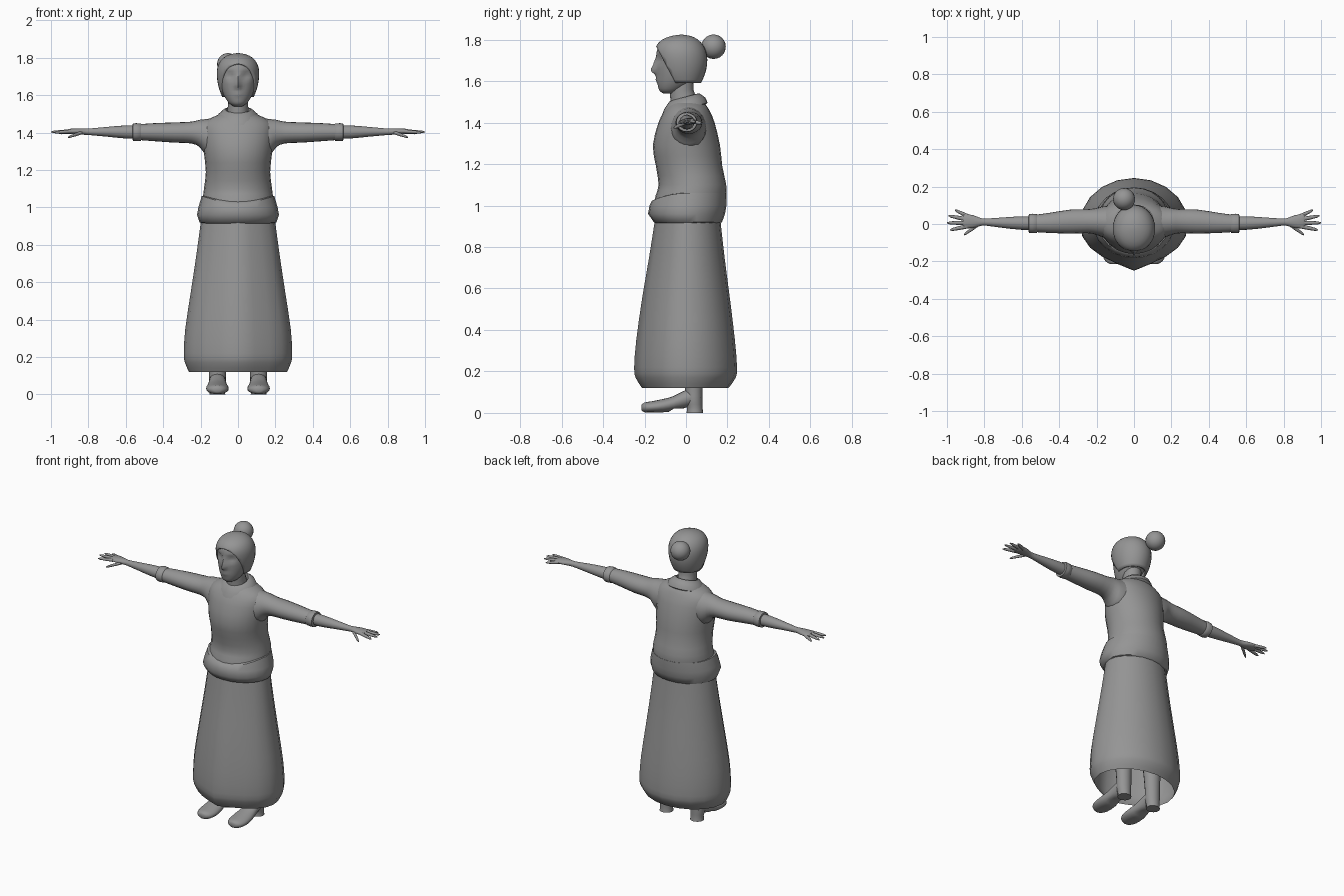
import bpy, bmesh, math
from mathutils import Vector

if "Cube" in bpy.data.objects:
    bpy.data.objects.remove(bpy.data.objects["Cube"])

TAU = math.tau
grey = bpy.data.materials.new("plain_grey")
grey.use_nodes = True
colour = (0.30, 0.30, 0.30, 1)
grey.diffuse_color = colour
grey.node_tree.nodes["Principled BSDF"].inputs["Base Color"].default_value = colour


def refine(rows, steps):
    """Smooth interpolation between profile rows."""
    out = []
    for i in range(len(rows) - 1):
        p = [rows[max(0, min(len(rows) - 1, i + k))] for k in (-1, 0, 1, 2)]
        for s in range(steps):
            t = s / steps
            out.append([b + t / 2 * (c - a + t * (2*a - 5*b + 4*c - d + t * (3*b - a - 3*c + d)))
                        for a, b, c, d in zip(*p)])
    return out + [rows[-1]]


def finish(name, bm, mirror=False, angle=50):
    bmesh.ops.recalc_face_normals(bm, faces=bm.faces)
    mesh = bpy.data.meshes.new(name)
    bm.to_mesh(mesh)
    bm.free()
    mesh.materials.append(grey)
    obj = bpy.data.objects.new(name, mesh)
    bpy.context.collection.objects.link(obj)
    if mirror:
        obj.modifiers.new("Mirror", "MIRROR")
    bpy.ops.object.select_all(action="DESELECT")
    obj.select_set(True)
    bpy.context.view_layer.objects.active = obj
    bpy.ops.object.shade_smooth_by_angle(angle=math.radians(angle))
    return obj


def loft(axis, rows, sides=16, steps=1, caps=True, warp=None):
    """Oval rings along an axis; row = position, centre a, centre b, radius a, radius b."""
    bm = bmesh.new()
    rings = []
    for pos, ca, cb, ra, rb in refine(rows, steps):
        ring = []
        for k in range(sides):
            a = ca + ra * math.cos(TAU * k / sides)
            b = cb + rb * math.sin(TAU * k / sides)
            co = Vector({"x": (pos, a, b), "y": (a, pos, b), "z": (a, b, pos)}[axis])
            ring.append(bm.verts.new(warp(co) if warp else co))
        rings.append(ring)
    for low, high in zip(rings, rings[1:]):
        for k in range(sides):
            j = (k + 1) % sides
            bm.faces.new((low[k], low[j], high[j], high[k]))
    if caps:
        bm.faces.new(rings[0])
        bm.faces.new(rings[-1])
    return bm


def upright(rows):
    """Rows of height, half width, front, back turned into loft rows."""
    return [(z, 0, (f + b) / 2, w, (b - f) / 2) for z, w, f, b in rows]


# Skirt: open at the hem, slightly pointed at the front
def skirt_fold(co):
    if co.y < 0:
        co.y *= 1 - 0.14 * min(1, abs(co.x) / 0.12)
    return co

skirt = upright([(0.12, .262, -.212, .205), (0.17, .284, -.243, .24), (0.22, .29, -.25, .246),
                 (0.35, .282, -.24, .236), (0.55, .252, -.212, .212), (0.75, .222, -.178, .186),
                 (0.93, .198, -.15, .166)])
finish("skirt", loft("z", skirt, 20, 2, caps=False, warp=skirt_fold))

# Waistband with a top edge that dips at the front
def band_dip(co):
    if co.z > 1 and co.y < 0:
        co.z -= 0.035 * (co.y / 0.16) ** 2
    return co

band = upright([(.915, .194, -.145, .162), (.92, .206, -.155, .174), (.96, .219, -.183, .188),
                (1.0, .212, -.176, .195), (1.06, .194, -.165, .196), (1.061, .18, -.14, .18)])
finish("waistband", loft("z", band, 24, warp=band_dip))

# Blouse body
blouse = upright([(1.0, .19, -.155, .19), (1.05, .188, -.146, .194), (1.10, .182, -.132, .194),
                  (1.19, .172, -.145, .175), (1.29, .182, -.16, .164), (1.40, .192, -.133, .138),
                  (1.45, .18, -.108, .117), (1.48, .14, -.088, .1), (1.505, .08, -.065, .075)])
finish("blouse", loft("z", blouse, 24, 2))

# Collar, higher at the back
def collar_tilt(co):
    co.z += 0.27 * co.y
    return co

collar = upright([(1.455, .105, -.095, .085), (1.468, .12, -.116, .104), (1.495, .107, -.104, .094),
                  (1.522, .078, -.082, .066), (1.525, .066, -.074, .056), (1.5, .06, -.07, .05)])
finish("collar", loft("z", collar, 24, caps=False, warp=collar_tilt))

# Neck
neck = upright([(1.46, .062, -.075, .06), (1.52, .056, -.076, .05), (1.56, .054, -.078, .036),
                (1.63, .056, -.07, .04)])
finish("neck", loft("z", neck, 16, 2))

# Face: pressed eye sockets, raised nose and lips
def sculpt(co):
    def bump(x, z, wide, tall):
        return math.exp(-((abs(co.x) - x) / wide) ** 2 - ((co.z - z) / tall) ** 2)
    if co.y < -0.05:
        co.y += 0.017 * bump(.042, 1.705, .022, .017)
        co.y -= 0.027 * bump(0, 1.652, .014, .02) + 0.012 * bump(0, 1.685, .011, .025)
        co.y -= 0.007 * bump(0, 1.606, .022, .012)
        co.y -= 0.004 * bump(.04, 1.735, .03, .01)
    return co

face = upright([(1.54, .022, -.108, -.05), (1.555, .046, -.128, -.02), (1.585, .068, -.137, .02),
                (1.62, .084, -.14, .05), (1.66, .095, -.142, .07), (1.71, .101, -.143, .08),
                (1.76, .095, -.137, .078), (1.79, .078, -.115, .06), (1.808, .04, -.07, .03)])
finish("face", loft("z", face, 40, 3, warp=sculpt))

# Hair: a cap cut by a slanting plane to frame the face
hair = upright([(1.59, .084, -.1, .072), (1.63, .1, -.13, .09), (1.68, .111, -.146, .102),
                (1.73, .113, -.151, .1), (1.77, .102, -.143, .085), (1.80, .078, -.115, .058),
                (1.818, .042, -.07, .022), (1.824, .01, -.03, -.015)])
cap = loft("z", hair, 32, 2)
bottom = min(cap.faces, key=lambda f: f.calc_center_median().z)
bmesh.ops.delete(cap, geom=[bottom], context="FACES_ONLY")
bmesh.ops.bisect_plane(cap, geom=cap.verts[:] + cap.edges[:] + cap.faces[:],
                       plane_co=(0, -.055, 1.60), plane_no=(0, -.165, -.088), clear_outer=True)
hair_cap = finish("hair", cap)
shell = hair_cap.modifiers.new("Thickness", "SOLIDIFY")
shell.thickness = 0.014
shell.offset = -1

# Bun
bm = bmesh.new()
bmesh.ops.create_uvsphere(bm, u_segments=20, v_segments=12, radius=0.059)
bmesh.ops.translate(bm, verts=bm.verts, vec=(-.053, .133, 1.766))
finish("hair_bun", bm)

# Sleeves with cuffs
sleeve = [(.12, .01, 1.375, .09, .105), (.17, .012, 1.375, .082, .097), (.205, .014, 1.395, .07, .073),
          (.25, .015, 1.4, .064, .058), (.34, .013, 1.4, .064, .054), (.45, .006, 1.402, .054, .048),
          (.53, .003, 1.402, .046, .042)]
finish("sleeves", loft("x", sleeve, 20, 2), mirror=True)
cuff = [(.515, .003, 1.402, .044, .04), (.52, .003, 1.402, .05, .046), (.545, .003, 1.402, .052, .048),
        (.562, .003, 1.402, .05, .046), (.564, .003, 1.402, .038, .036)]
finish("cuffs", loft("x", cuff, 20), mirror=True)

# Forearms and palms
forearm = [(.5, .004, 1.402, .036, .036), (.6, .005, 1.403, .036, .035), (.7, .007, 1.404, .028, .026),
           (.79, .01, 1.404, .019, .018), (.82, .011, 1.405, .021, .017), (.86, .013, 1.406, .034, .016),
           (.9, .015, 1.406, .038, .014), (.915, .016, 1.406, .034, .009)]
finish("forearms", loft("x", forearm, 16, 2), mirror=True)

# Fingers and thumbs: root and tip as x, y, z
digits = {"index_fingers": ((.89, -.012, 1.406), (.984, -.032, 1.4)),
          "middle_fingers": ((.89, .006, 1.408), (1, .006, 1.403)),
          "ring_fingers": ((.89, .024, 1.407), (.992, .044, 1.402)),
          "little_fingers": ((.885, .04, 1.404), (.957, .074, 1.396)),
          "thumbs": ((.835, -.004, 1.4), (.91, -.058, 1.374))}
for name, (root, tip) in digits.items():
    rows = []
    for t, r in ((0, .012), (.5, .0105), (.85, .008), (1, .003)):
        x, y, z = Vector(root).lerp(Vector(tip), t)
        rows.append((x, y, z, r, r * .85))
    finish(name, loft("x", rows, 10), mirror=True)

# Legs with flared heels
leg = [(0, .11, .043, .042, .04), (.025, .11, .042, .04, .038), (.06, .11, .038, .045, .042),
       (.12, .11, .038, .046, .042), (.3, .11, .03, .055, .052), (.5, .105, .01, .065, .065)]
finish("legs", loft("z", leg, 16, 2), mirror=True)

# Shoes
shoe = [(-.214, .11, .026, .018, .014), (-.2, .11, .026, .042, .024), (-.165, .11, .028, .058, .028),
        (-.11, .11, .034, .06, .033), (-.06, .11, .045, .052, .036), (-.01, .11, .064, .045, .042),
        (.03, .11, .075, .042, .04), (.07, .11, .075, .03, .03)]

def flat_sole(co):
    co.z = max(co.z, 0.003 if co.y < -0.08 else 0.02)
    return co

finish("shoes", loft("y", shoe, 20, 2, warp=flat_sole), mirror=True)
